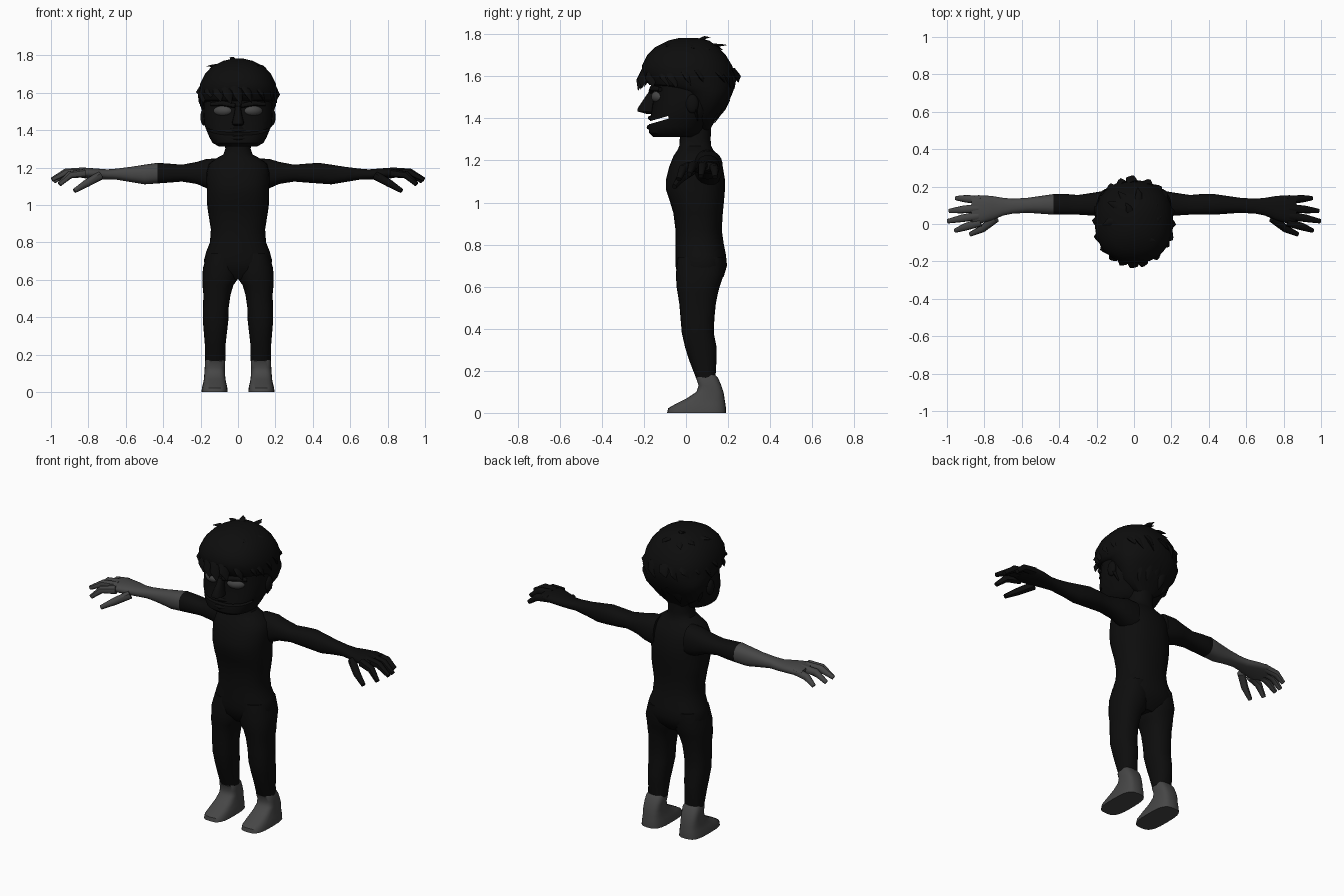
import bpy, bmesh, math, random
from mathutils import Vector

random.seed(4)
if "Cube" in bpy.data.objects:
    bpy.data.objects.remove(bpy.data.objects["Cube"])


def material(name, value):
    m = bpy.data.materials.new(name)
    m.use_nodes = True
    m.diffuse_color = (value, value, value, 1)
    m.node_tree.nodes["Principled BSDF"].inputs["Base Color"].default_value = m.diffuse_color
    return m


BLACK = material("near_black", 0.004)
GREY = material("dark_grey", 0.062)
parts = []


def ring(c, u, v, n=24, p=2.3):
    """Rounded cross-section around c with half axes u and v."""
    pts = []
    for i in range(n):
        a = math.tau * i / n
        co, si = math.cos(a), math.sin(a)
        pts.append(c + u * math.copysign(abs(co) ** (2 / p), co)
                   + v * math.copysign(abs(si) ** (2 / p), si))
    return pts


def skin(name, rings, mats=(BLACK,), side=1, rule=None):
    """Join rings into a closed surface, mirrored when side is -1."""
    bm = bmesh.new()
    loops = [[bm.verts.new((q.x * side, q.y, q.z)) for q in r] for r in rings]
    for a, b in zip(loops, loops[1:]):
        for i in range(len(a)):
            j = (i + 1) % len(a)
            bm.faces.new((a[i], a[j], b[j], b[i]))
    bm.faces.new(loops[0])
    bm.faces.new(loops[-1])
    bmesh.ops.recalc_face_normals(bm, faces=bm.faces)
    if rule:
        for f in bm.faces:
            f.material_index = rule(f.calc_center_median())
    me = bpy.data.meshes.new(name)
    bm.to_mesh(me)
    bm.free()
    for m in mats:
        me.materials.append(m)
    ob = bpy.data.objects.new(name, me)
    bpy.context.collection.objects.link(ob)
    parts.append(ob)
    return ob


def upright(rows, **kw):
    """Rings stacked in z from rows of z, x0, x1, y0, y1."""
    return [ring(Vector(((a + b) / 2, (c + d) / 2, z)), Vector(((b - a) / 2, 0, 0)),
                 Vector((0, (d - c) / 2, 0)), **kw) for z, a, b, c, d in rows]


def centred(rows, **kw):
    return upright([(z, -w, w, c, d) for z, w, c, d in rows], **kw)


def tube(pts, radii, n=10, flat=1.0):
    """Rings along a path; flat squashes the section."""
    pts = [Vector(p) for p in pts]
    out = []
    for i, p in enumerate(pts):
        t = (pts[min(i + 1, len(pts) - 1)] - pts[max(i - 1, 0)]).normalized()
        u = t.cross(Vector((0, 0, 1)))
        u = u.normalized() if u.length > 0.01 else Vector((1, 0, 0))
        out.append(ring(p, u * radii[i], t.cross(u) * radii[i] * flat, n))
    return out


def ellipsoid(name, loc, radii, mat, turn=0):
    bpy.ops.mesh.primitive_uv_sphere_add(segments=20, ring_count=12, location=loc,
                                         rotation=(0, 0, turn))
    ob = bpy.context.object
    ob.name, ob.scale = name, radii
    ob.data.materials.append(mat)
    parts.append(ob)


# Torso with neck
skin("torso", centred([
    (.60, .10, .0, .13), (.65, .165, -.04, .18), (.70, .183, -.05, .195), (.75, .17, -.05, .19),
    (.80, .15, -.05, .18), (.87, .145, -.05, .17), (.95, .158, -.06, .175),
    (1.0, .165, -.075, .18), (1.06, .166, -.095, .185), (1.11, .168, -.095, .185),
    (1.17, .17, -.08, .175), (1.22, .155, -.06, .155), (1.25, .115, -.04, .13),
    (1.27, .078, -.032, .12), (1.30, .068, -.03, .117), (1.36, .07, -.02, .12)]))

FINGERS = {
    "thumb": [(.74, .03, 1.155), (.81, -.025, 1.115), (.875, -.055, 1.075)],
    "index_finger": [(.82, .01, 1.17), (.90, -.015, 1.16), (.955, -.035, 1.11)],
    "middle_finger": [(.83, .045, 1.178), (.92, .03, 1.175), (.995, .015, 1.135)],
    "ring_finger": [(.83, .085, 1.178), (.92, .077, 1.172), (.985, .07, 1.125)],
    "little_finger": [(.82, .128, 1.172), (.90, .135, 1.16), (.95, .138, 1.12)],
}
arm_rows = [
    (.10, .03, .17, 1.07, 1.25), (.17, .04, .175, 1.09, 1.245), (.22, .045, .167, 1.112, 1.23),
    (.30, .05, .155, 1.125, 1.215), (.36, .05, .16, 1.12, 1.22), (.43, .05, .16, 1.115, 1.225),
    (.50, .055, .15, 1.11, 1.215), (.57, .06, .14, 1.122, 1.204), (.65, .055, .135, 1.135, 1.194),
    (.70, .045, .14, 1.135, 1.19), (.76, .02, .15, 1.14, 1.195), (.83, .0, .154, 1.143, 1.2),
    (.87, .01, .15, 1.155, 1.193)]
arm_rings = [ring(Vector((x, (a + b) / 2, (c + d) / 2)), Vector((0, (b - a) / 2, 0)),
                  Vector((0, 0, (d - c) / 2))) for x, a, b, c, d in arm_rows]

for side, label in ((1, "left"), (-1, "right")):
    hand = BLACK if side > 0 else GREY
    # Arm and fingers; one forearm is bare
    skin(label + "_arm", arm_rings, (BLACK, hand), side, lambda c: int(abs(c.x) > .43))
    for name, path in FINGERS.items():
        skin(label + "_" + name, tube(path, (.023, .02, .012)), (hand,), side)

    # Leg and foot
    skin(label + "_leg", upright([
        (.74, .01, .165, -.04, .18), (.66, .0, .188, -.048, .18), (.60, .004, .19, -.045, .16),
        (.57, .025, .19, -.04, .152), (.52, .04, .185, -.032, .142), (.45, .05, .187, -.026, .135),
        (.38, .052, .188, -.02, .132), (.31, .06, .182, -.004, .146), (.25, .067, .177, .015, .145),
        (.165, .067, .175, .048, .14)]), side=side)
    skin(label + "_foot", upright([
        (.18, .075, .17, .055, .14), (.165, .069, .176, .048, .153), (.13, .07, .178, .06, .168),
        (.10, .07, .18, .05, .178), (.07, .067, .182, .005, .183), (.045, .062, .187, -.045, .187),
        (.022, .057, .193, -.085, .19), (0, .055, .195, -.09, .19)], p=3.2), (GREY,), side)

    # Eye, brow and ear
    ellipsoid(label + "_eye", (side * .08, -.127, 1.503), (.054, .035, .031), GREY, side * .4)
    skin(label + "_brow", tube([(.015, -.166, 1.53), (.08, -.158, 1.543), (.145, -.122, 1.538)],
                               (.012, .015, .01)), side=side)
    ellipsoid(label + "_ear", (side * .183, .03, 1.47), (.018, .03, .045), BLACK)

# Head with an open mouth cut through the face
head = skin("head", centred([
    (1.312, .10, -.155, .04), (1.33, .135, -.175, .07), (1.36, .152, -.178, .09),
    (1.39, .165, -.172, .11), (1.43, .18, -.165, .14), (1.50, .186, -.155, .18),
    (1.60, .18, -.16, .20)], n=32, p=2.5))
bpy.ops.mesh.primitive_cube_add(size=1, location=(0, -.165, 1.382), rotation=(.28, 0, 0))
cutter = bpy.context.object
cutter.scale = (.6, .17, .013)
cutter.hide_render = True
cut = head.modifiers.new("mouth", "BOOLEAN")
cut.operation, cut.solver, cut.object = "DIFFERENCE", "EXACT", cutter
bpy.context.view_layer.objects.active = head
bpy.ops.object.modifier_apply(modifier=cut.name)
bpy.data.objects.remove(cutter)

for name, z, y in (("upper_lip", 1.402, -.17), ("lower_lip", 1.358, -.176)):
    skin(name, tube([(-.06, y + .012, z), (0, y, z), (.06, y + .012, z)], (.005, .011, .005)))
skin("nose", upright([
    (1.422, -.02, .02, -.19, -.14), (1.433, -.033, .033, -.232, -.14),
    (1.45, -.03, .03, -.23, -.13), (1.49, -.02, .02, -.203, -.13),
    (1.53, -.014, .014, -.175, -.13)], n=14))

# Hair cap
skin("hair", centred([
    (1.34, .05, .07, .11), (1.40, .135, .01, .145), (1.47, .18, .0, .20), (1.53, .202, -.05, .225),
    (1.56, .207, -.175, .232), (1.60, .21, -.205, .234), (1.65, .202, -.21, .22),
    (1.70, .177, -.185, .19), (1.74, .14, -.145, .152), (1.77, .08, -.085, .11),
    (1.783, .025, -.03, .05)], n=32))


def lock(a, r0, z0, r1, z1, width, name):
    """Flat pointed strand running outwards and down at angle a."""
    def at(r, z, b):
        return (r * .9 * math.cos(b), .012 + r * math.sin(b), z)
    rm, zm = (r0 + r1) / 2 + .008, (z0 + z1) / 2
    skin(name, tube([at(r0, z0, a), at(rm, zm, a + .04), at(r1, z1, a + .12)],
                    (width, width * .8, .001), 6, .4))


# Strands around the fringe, the nape and the crown
for i in range(20):
    a = math.tau * i / 20 + random.uniform(-.08, .08)
    lock(a, .205, 1.63, random.uniform(.222, .245), random.uniform(1.53, 1.58), .036, "hair_lock")
for i in range(9):
    a = math.pi * (.04 + .92 * i / 8)
    lock(a, .18, 1.49, .185 - .05 * math.sin(a), random.uniform(1.37, 1.42), .035, "nape_lock")
for i in range(10):
    a = math.tau * i / 10 + random.uniform(-.2, .2)
    lock(a, .10, 1.748, random.uniform(.16, .19), random.uniform(1.725, 1.75), .022, "crown_lock")
skin("cowlick", tube([(-.02, .06, 1.765), (-.03, .09, 1.785), (-.045, .115, 1.786)],
                     (.025, .014, .001), 6, .5))

# Smooth shading with sharp edges kept
bpy.ops.object.select_all(action="DESELECT")
for ob in parts:
    ob.select_set(True)
bpy.context.view_layer.objects.active = head
bpy.ops.object.shade_smooth_by_angle(angle=math.radians(40))
